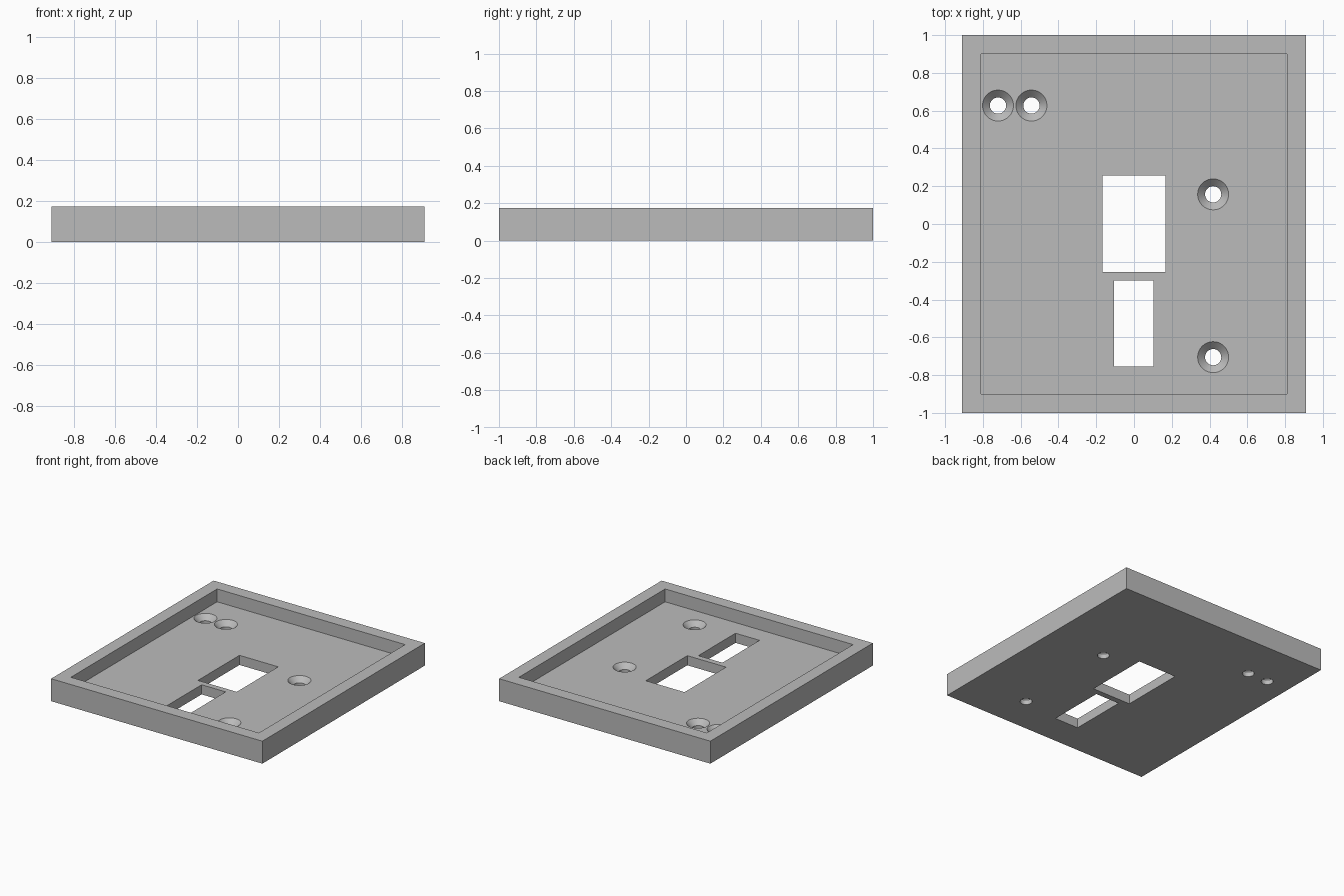
import bpy
import bmesh
from mathutils import Matrix

cube = bpy.data.objects.get("Cube")
if cube:
    bpy.data.objects.remove(cube, do_unlink=True)

HEIGHT, FLOOR = 0.175, 0.075   # rim top and pocket floor

grey = bpy.data.materials.new("plain grey")
grey.use_nodes = True
grey.diffuse_color = (0.5, 0.5, 0.5, 1)
grey.node_tree.nodes["Principled BSDF"].inputs["Base Color"].default_value = grey.diffuse_color


def finish(name, bm):
    mesh = bpy.data.meshes.new(name)
    bmesh.ops.recalc_face_normals(bm, faces=bm.faces)
    bm.to_mesh(mesh)
    bm.free()
    mesh.materials.append(grey)
    obj = bpy.data.objects.new(name, mesh)
    bpy.context.collection.objects.link(obj)
    return obj


def box(name, x0, x1, y0, y1, z0, z1):
    bm = bmesh.new()
    size = Matrix.Diagonal((x1 - x0, y1 - y0, z1 - z0, 1))
    place = Matrix.Translation(((x0 + x1) / 2, (y0 + y1) / 2, (z0 + z1) / 2))
    bmesh.ops.create_cube(bm, size=1, matrix=place @ size)
    return finish(name, bm)


def countersink(name, x, y, bore=0.043, head=0.082, sides=48):
    """Turned cutter: straight bore, 45 degree flare, straight head."""
    profile = [(bore, -0.05), (bore, FLOOR - head + bore), (head, FLOOR), (head, FLOOR + 0.05)]
    bm = bmesh.new()
    rings = []
    for radius, z in profile:
        place = Matrix.Translation((x, y, z))
        rings.append(bmesh.ops.create_circle(bm, segments=sides, radius=radius, matrix=place)["verts"])
    for low, high in zip(rings, rings[1:]):
        for i in range(sides):
            j = (i + 1) % sides
            bm.faces.new((low[i], low[j], high[j], high[i]))
    bm.faces.new(rings[0])
    bm.faces.new(rings[-1])
    return finish(name, bm)


# Tray body
plate = box("mounting_plate", -0.91, 0.91, -1, 1, 0, HEIGHT)

# Pocket, the two rectangular windows and the screw holes
cutters = [
    box("pocket_cutter", -0.81, 0.81, -0.9, 0.9, FLOOR, HEIGHT + 0.1),
    box("large_window_cutter", -0.168, 0.166, -0.253, 0.258, -0.1, HEIGHT),
    box("small_window_cutter", -0.105, 0.102, -0.755, -0.298, -0.1, HEIGHT),
]
for x, y in ((-0.72, 0.627), (-0.543, 0.627), (0.419, 0.157), (0.419, -0.705)):
    cutters.append(countersink("screw_hole_cutter", x, y))

bpy.context.view_layer.objects.active = plate
for cutter in cutters:
    cutter.hide_render = True
    cut = plate.modifiers.new(cutter.name, "BOOLEAN")
    cut.operation = "DIFFERENCE"
    cut.solver = "EXACT"
    cut.object = cutter
    bpy.ops.object.modifier_apply(modifier=cut.name)
    bpy.data.objects.remove(cutter, do_unlink=True)

# Smooth hole walls, crisp edges elsewhere
bpy.ops.object.select_all(action="DESELECT")
plate.select_set(True)
bpy.ops.object.shade_smooth_by_angle(angle=0.5)
